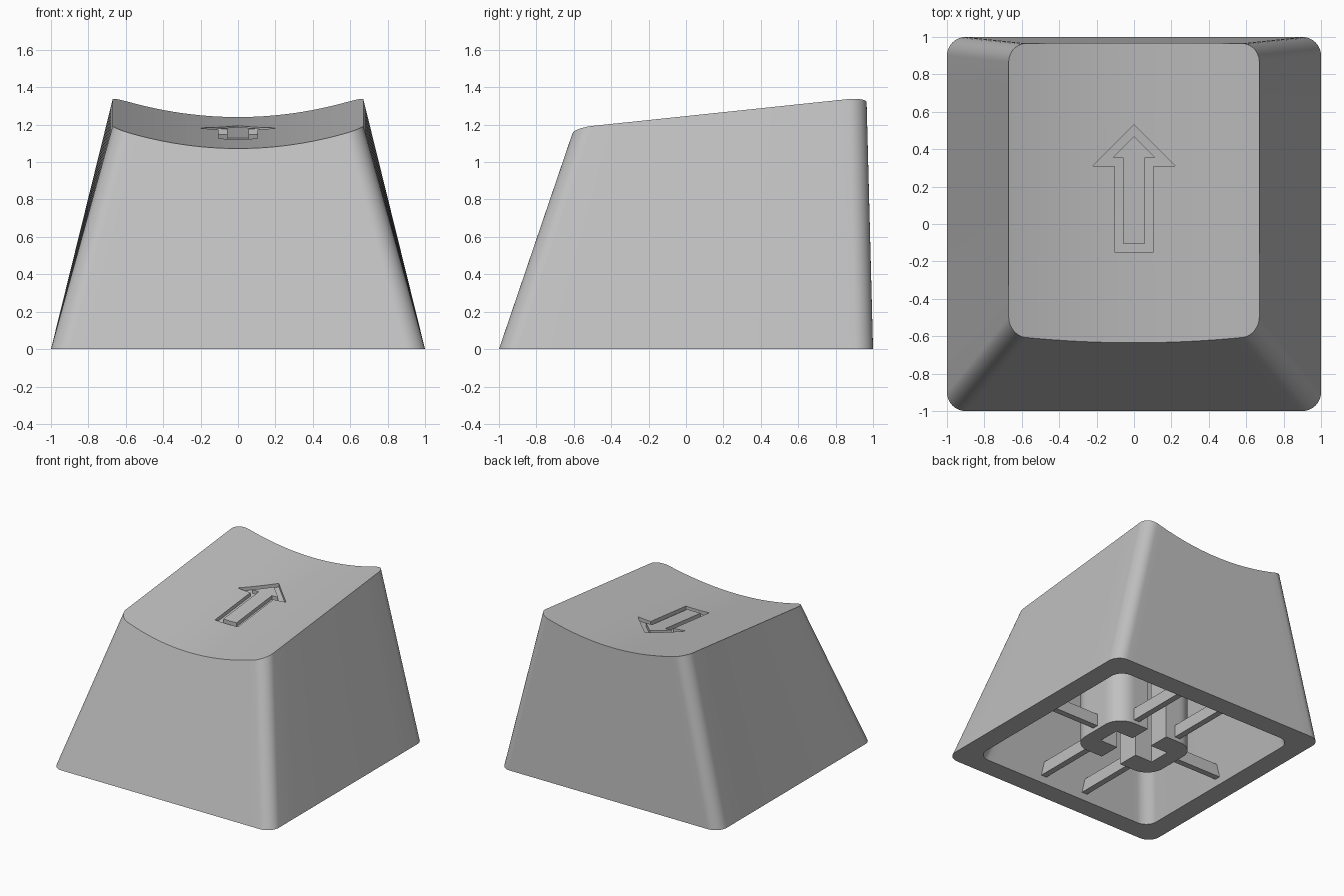
import bpy, bmesh, math
from mathutils import Vector

if "Cube" in bpy.data.objects:
    bpy.data.objects.remove(bpy.data.objects["Cube"], do_unlink=True)

grey = bpy.data.materials.new("light grey plastic")
grey.use_nodes = True
colour = (0.53, 0.53, 0.53, 1)
grey.diffuse_color = colour
grey.node_tree.nodes["Principled BSDF"].inputs["Base Color"].default_value = colour

SIDE, CORNER, SPAN = 7, 10, 23   # points per side edge, corner and front/back edge


def dish(x, y):
    """Height of the scooped, tilted top."""
    return 1.139 + 0.105 * y + 0.238 * x * x


def make(name, verts, faces):
    mesh = bpy.data.meshes.new(name)
    mesh.from_pydata([tuple(v) for v in verts], [], faces)
    bm = bmesh.new()
    bm.from_mesh(mesh)
    bmesh.ops.recalc_face_normals(bm, faces=bm.faces)
    bm.to_mesh(mesh)
    bm.free()
    mesh.materials.append(grey)
    ob = bpy.data.objects.new(name, mesh)
    bpy.context.collection.objects.link(ob)
    return ob


def activate(ob):
    bpy.ops.object.select_all(action='DESELECT')
    ob.select_set(True)
    bpy.context.view_layer.objects.active = ob


def smooth(ob):
    activate(ob)
    bpy.ops.object.shade_smooth_by_angle(angle=math.radians(30))


def cut(ob, cutter):
    cutter.hide_render = True
    mod = ob.modifiers.new("cut", 'BOOLEAN')
    mod.operation, mod.solver, mod.object = 'DIFFERENCE', 'EXACT', cutter
    activate(ob)
    bpy.ops.object.modifier_apply(modifier=mod.name)
    bpy.data.objects.remove(cutter, do_unlink=True)


def ring(hx, y0, y1, r, height):
    """Rounded rectangle, starting on the right side and going round by the back."""
    centres = [(hx - r, y1 - r), (r - hx, y1 - r), (r - hx, y0 + r), (hx - r, y0 + r)]
    arcs = [[(cx + r * math.cos(a), cy + r * math.sin(a))
             for a in (math.pi / 2 * (q + i / CORNER) for i in range(CORNER + 1))]
            for q, (cx, cy) in enumerate(centres)]
    pts = []
    for q in range(4):
        n = SIDE if q % 2 == 0 else SPAN
        (ax, ay), (bx, by) = arcs[q - 1][-1], arcs[q][0]
        pts += [(ax + (bx - ax) * i / (n + 1), ay + (by - ay) * i / (n + 1))
                for i in range(1, n + 1)] + arcs[q]
    return [Vector((x, y, height(x, y))) for x, y in pts]


def wall(a, b, n):
    return [(a + i, a + (i + 1) % n, b + (i + 1) % n, b + i) for i in range(n)]


def cap_strips(start, n):
    """Strips from the front edge to the back edge."""
    ids = list(range(start, start + n))
    chain = 2 * (CORNER + 1) + SPAN
    back, front = ids[SIDE:SIDE + chain], ids[-chain:][::-1]
    right, left = ids[:SIDE], ids[SIDE + chain:2 * SIDE + chain]
    faces = [(front[i], back[i], back[i + 1], front[i + 1]) for i in range(1, chain - 2)]
    faces.append((front[0], *right, back[0], back[1], front[1]))
    faces.append((back[-2], back[-1], *left, front[-1], front[-2]))
    return faces


def prism(name, outline, z0, z1):
    n = len(outline)
    verts = [(p[0], p[1], z) for z in (z0, z1) for p in outline]
    return make(name, verts, wall(0, n, n) + [tuple(range(n)), tuple(range(n, 2 * n))])


# Hollow shell: tapered outside, scooped top, tapered cavity
flat = lambda x, y: 0
base = ring(1, -1, 1, 0.1, flat)
rim = ring(0.67, -0.597, 0.965, 0.1, lambda x, y: 1.246 + 0.105 * y)
top = []
for b, t in zip(base, rim):
    k = 1
    for _ in range(12):
        p = b.lerp(t, k)
        k = dish(p.x, p.y) / t.z
    top.append(b.lerp(t, k))
mouth = ring(0.835, -0.835, 0.835, 0.1, flat)
ceiling = ring(0.56, -0.52, 0.79, 0.1, lambda x, y: 0.95 + 0.105 * y)
n = len(base)
shell = make("keycap_shell", base + top + mouth + ceiling,
             wall(0, n, n) + cap_strips(n, n) + wall(0, 2 * n, n)
             + wall(2 * n, 3 * n, n) + cap_strips(3 * n, n))

# Arrow outline engraved in the top


def arrow(shaft, head, y0, neck, tip):
    half = [(shaft, y0), (shaft, neck), (head, neck)]
    return half + [(0, tip)] + [(-x, y) for x, y in half[::-1]]


outer = arrow(0.105, 0.22, -0.15, 0.31, 0.53)
inner = arrow(0.06, 0.115, -0.105, 0.355, 0.47)
verts = [(x, y, dish(x, y) + dz) for dz in (-0.03, 0.08) for x, y in outer + inner]
m = len(outer)
groove = make("arrow_cutter", verts,
              wall(0, m, m) + wall(2 * m, 3 * m, m) + wall(0, 2 * m, m) + wall(m, 3 * m, m))
cut(shell, groove)
smooth(shell)

# Stem under the cap, split by a cross-shaped slot
stem = prism("stem", ring(0.38, -0.27, 0.27, 0.15, flat), 0.02, 1.0)
w, lx, ly = 0.09, 0.25, 0.4
quarter = [(lx, w), (w, w), (w, ly)]
half = quarter + [(-x, y) for x, y in quarter[::-1]]
cross = half + [(-x, -y) for x, y in half]
cut(stem, prism("cross_cutter", cross, -0.1, 0.93))
smooth(stem)

# Thin ribs from the stem to the walls


def rib(name, x0, x1, y0, y1):
    prism(name, [(x0, y0), (x1, y0), (x1, y1), (x0, y1)], 0.05, 0.15)


for s, side in ((1, "left"), (-1, "right")):
    rib(side + "_rib", *sorted((s * 0.36, s * 0.84)), -0.025, 0.025)
    for e, end in ((1, "back"), (-1, "front")):
        rib(f"{end}_{side}_rib", s * 0.2 - 0.025, s * 0.2 + 0.025,
            *sorted((e * 0.25, e * 0.84)))
